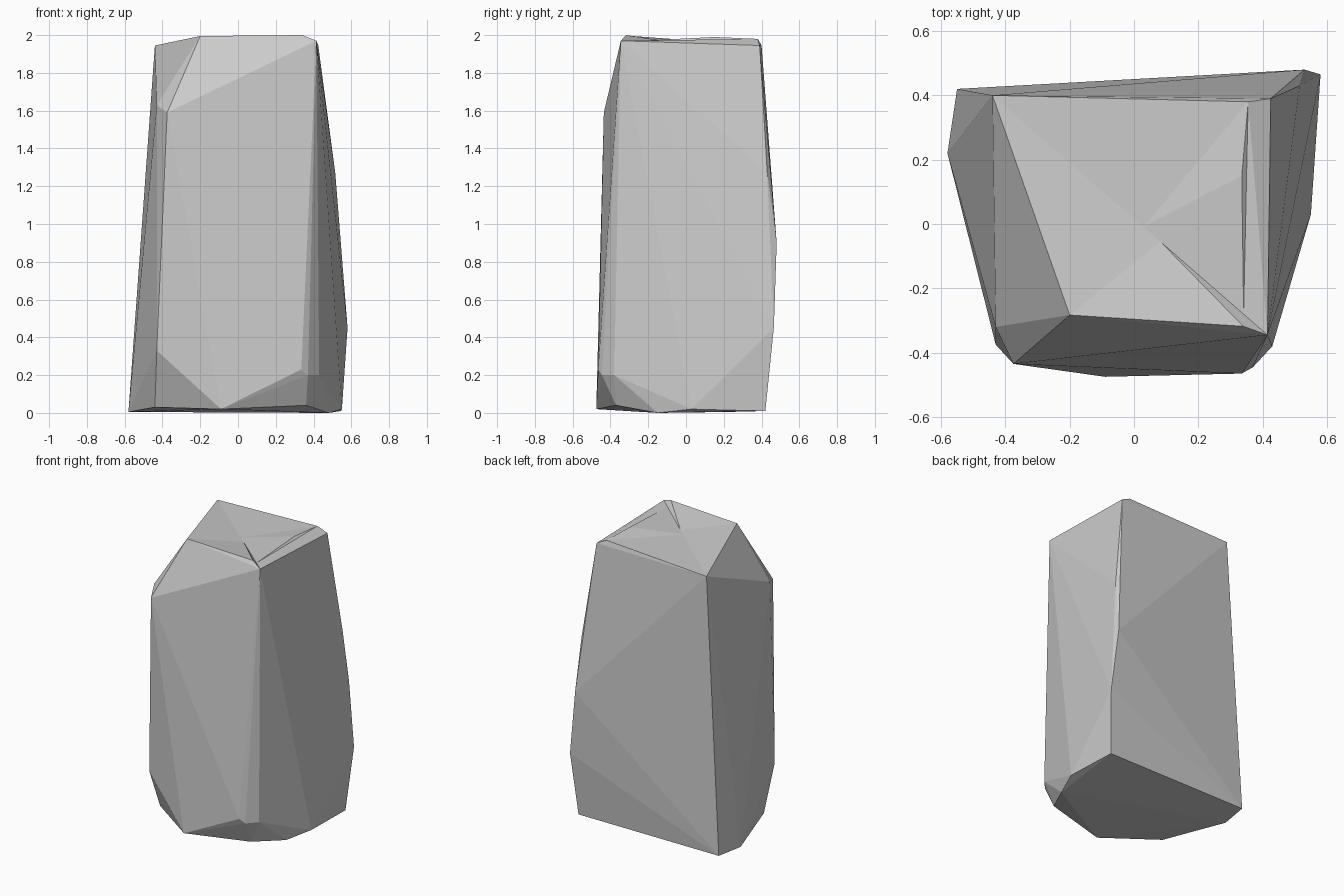
import bpy, bmesh
from mathutils import Vector

if "Cube" in bpy.data.objects:
    bpy.data.objects.remove(bpy.data.objects["Cube"])

# Corner points of the boulder, grouped by region
back_left_peak = Vector((-0.44, 0.40, 1.945))
front_right_peak = Vector((0.415, -0.345, 1.97))
top = [(-0.20, -0.283, 1.995), (0.34, -0.318, 2.0), (0.335, 0.15, 1.99),
       (0.355, 0.38, 1.98), (0.425, 0.39, 1.945)]
sides = [(-0.375, -0.435, 1.59), (-0.43, -0.32, 1.63), (-0.43, -0.375, 0.33),
         (0.335, -0.465, 0.23), (0.37, -0.445, 0.20), (0.43, -0.38, 0.20),
         (0.515, 0.43, 1.27), (0.53, 0.48, 0.90), (0.58, 0.465, 0.45)]
base = [(-0.09, -0.475, 0.02), (0.36, -0.37, 0.04), (0.48, -0.15, 0.0),
        (0.55, 0.03, 0.02), (0.545, 0.42, 0.01), (-0.55, 0.42, 0.01),
        (-0.58, 0.22, 0.005), (-0.44, -0.24, 0.03)]

# Boulder body: faceted hull
bm = bmesh.new()
for p in [back_left_peak, front_right_peak] + top + sides + base:
    bm.verts.new(p)
res = bmesh.ops.convex_hull(bm, input=bm.verts[:])
loose = [v for v in bm.verts if not v.link_faces]
bmesh.ops.delete(bm, geom=loose, context='VERTS')

# Shallow crease running diagonally across the top
line = front_right_peak - back_left_peak
normal = line.cross(Vector((0, 0, 1))).normalized()
bmesh.ops.bisect_plane(bm, geom=bm.verts[:] + bm.edges[:] + bm.faces[:],
                       plane_co=back_left_peak, plane_no=normal, dist=1e-4)
for v in bm.verts:
    d = v.co - back_left_peak
    t = d.dot(line) / line.length_squared
    if v.co.z > 1.9 and abs(d.dot(normal)) < 1e-3 and 0.01 < t < 0.99:
        v.co.z = back_left_peak.z + t * line.z
bmesh.ops.triangulate(bm, faces=bm.faces[:])
bmesh.ops.recalc_face_normals(bm, faces=bm.faces[:])

mesh = bpy.data.meshes.new("boulder")
bm.to_mesh(mesh)
bm.free()
bpy.context.collection.objects.link(bpy.data.objects.new("boulder", mesh))
